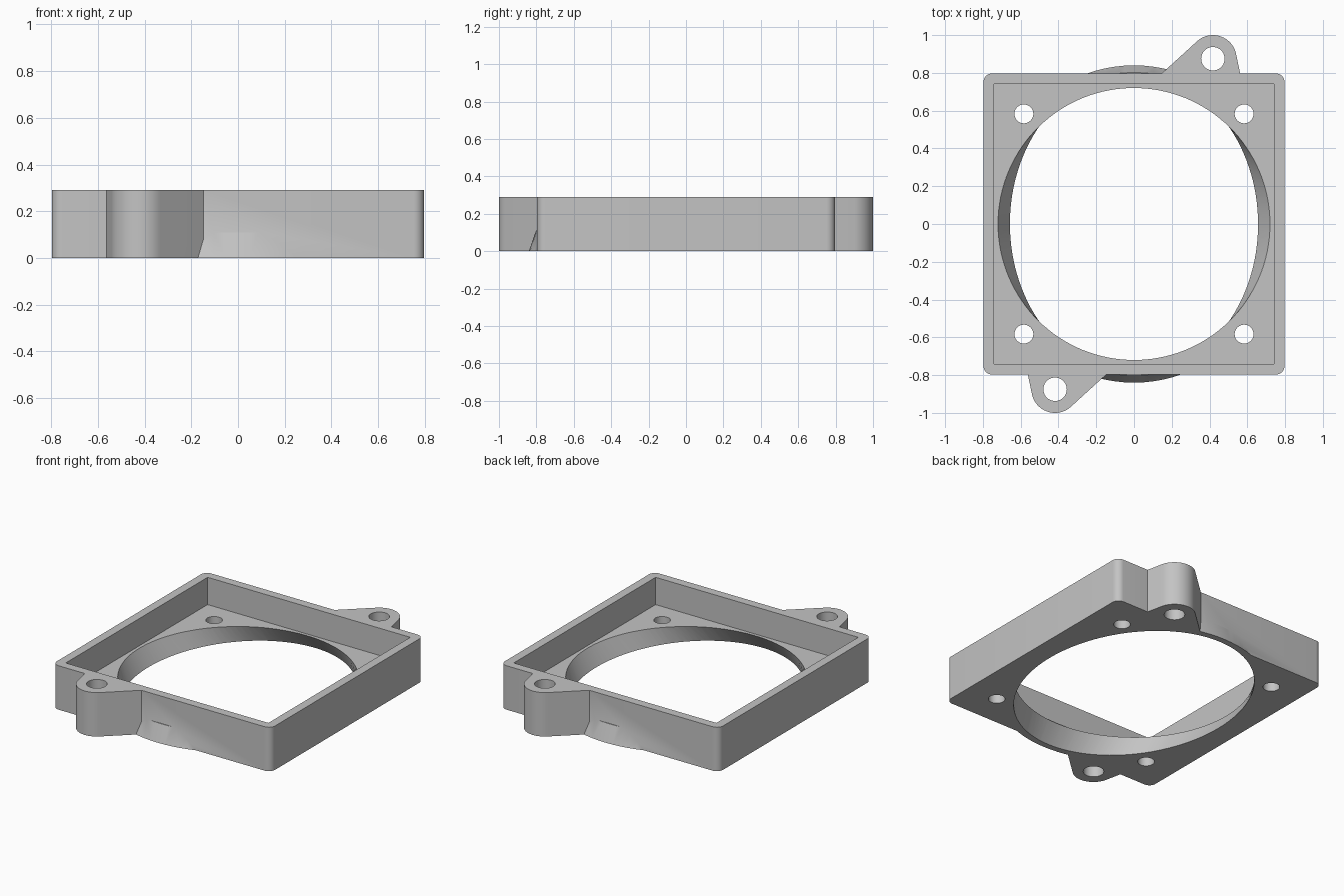
import bpy
import bmesh
from math import cos, sin, pi, atan2, radians

cube = bpy.data.objects.get("Cube")
if cube:
    bpy.data.objects.remove(cube)

HEIGHT, FLOOR = 0.29, 0.11
HALF, INNER, CORNER = 0.797, 0.74, 0.045
TAB_X, TAB_Y, TAB_R = 0.418, 0.875, 0.125

grey = bpy.data.materials.new("light grey plastic")
grey.use_nodes = True
grey.diffuse_color = (0.55, 0.55, 0.55, 1)
grey.node_tree.nodes["Principled BSDF"].inputs["Base Color"].default_value = (0.55, 0.55, 0.55, 1)


def arc(cx, cy, rx, ry, start, end, steps):
    """Points along an elliptical arc, angles in degrees."""
    angles = [radians(start + (end - start) * i / steps) for i in range(steps + 1)]
    return [(cx + rx * cos(a), cy + ry * sin(a)) for a in angles]


def ring(cx, cy, rx, ry, steps):
    return arc(cx, cy, rx, ry, 0, 360, steps)[:-1]


def loft(bm, low, high, z0, z1):
    """Closed solid between two matching outlines."""
    a = [bm.verts.new((x, y, z0)) for x, y in low]
    b = [bm.verts.new((x, y, z1)) for x, y in high]
    n = len(a)
    bm.faces.new(a[::-1])
    bm.faces.new(b)
    for i in range(n):
        j = (i + 1) % n
        bm.faces.new((a[i], a[j], b[j], b[i]))


def solid(name, *lofts):
    bm = bmesh.new()
    for args in lofts:
        loft(bm, *args)
    bmesh.ops.recalc_face_normals(bm, faces=bm.faces)
    mesh = bpy.data.meshes.new(name)
    bm.to_mesh(mesh)
    bm.free()
    mesh.materials.append(grey)
    obj = bpy.data.objects.new(name, mesh)
    bpy.context.collection.objects.link(obj)
    return obj


def combine(target, tool, operation):
    tool.hide_render = True
    mod = target.modifiers.new(tool.name, 'BOOLEAN')
    mod.operation = operation
    mod.solver = 'EXACT'
    mod.object = tool
    bpy.context.view_layer.objects.active = target
    bpy.ops.object.modifier_apply(modifier=mod.name)
    bpy.data.objects.remove(tool)


# Outline: back half with its mounting tab, repeated by a half turn
c = HALF - CORNER
half = arc(c, c, CORNER, CORNER, 0, 90, 8)
half += [(0.562, HALF)]
half += arc(TAB_X, TAB_Y, TAB_R, TAB_R, 12, 133, 24)
half += [(0.147, HALF)]
half += arc(-c, c, CORNER, CORNER, 90, 180, 8)
outline = half + [(-x, -y) for x, y in half]
frame = solid("duct_frame", (outline, outline, 0, HEIGHT))

# Flared collar bulging through the front and back walls
flare = solid("collar_flare", (ring(0, 0, 0.785, 0.84, 96),
                               ring(0, 0, 0.785, 0.802, 96), 0, FLOOR))
combine(frame, flare, 'UNION')

# Square recess above the floor
square = [(-INNER, -INNER), (INNER, -INNER), (INNER, INNER), (-INNER, INNER)]
combine(frame, solid("recess_cutter", (square, square, FLOOR, 0.4)), 'DIFFERENCE')


# Opening changing from a circle at the floor top to an ellipse below
def opening(z):
    t = z / FLOOR
    return ring(0, 0, 0.657 + 0.063 * t, 0.80 - 0.08 * t, 128)


combine(frame, solid("opening_cutter", (opening(-0.02), opening(0.13), -0.02, 0.13)),
        'DIFFERENCE')

# Screw holes in the floor corners and in the tabs
holes = [(sx * 0.583, sy * 0.583, 0.05) for sx in (-1, 1) for sy in (-1, 1)]
holes += [(s * TAB_X, s * TAB_Y, 0.062) for s in (-1, 1)]
cuts = []
for x, y, r in holes:
    circle = ring(x, y, r, r, 40)
    cuts.append((circle, circle, -0.1, 0.4))
combine(frame, solid("hole_cutter", *cuts), 'DIFFERENCE')

# Smooth curved walls, crisp edges
bpy.ops.object.select_all(action='DESELECT')
frame.select_set(True)
bpy.context.view_layer.objects.active = frame
bpy.ops.object.shade_smooth_by_angle(angle=radians(25))
